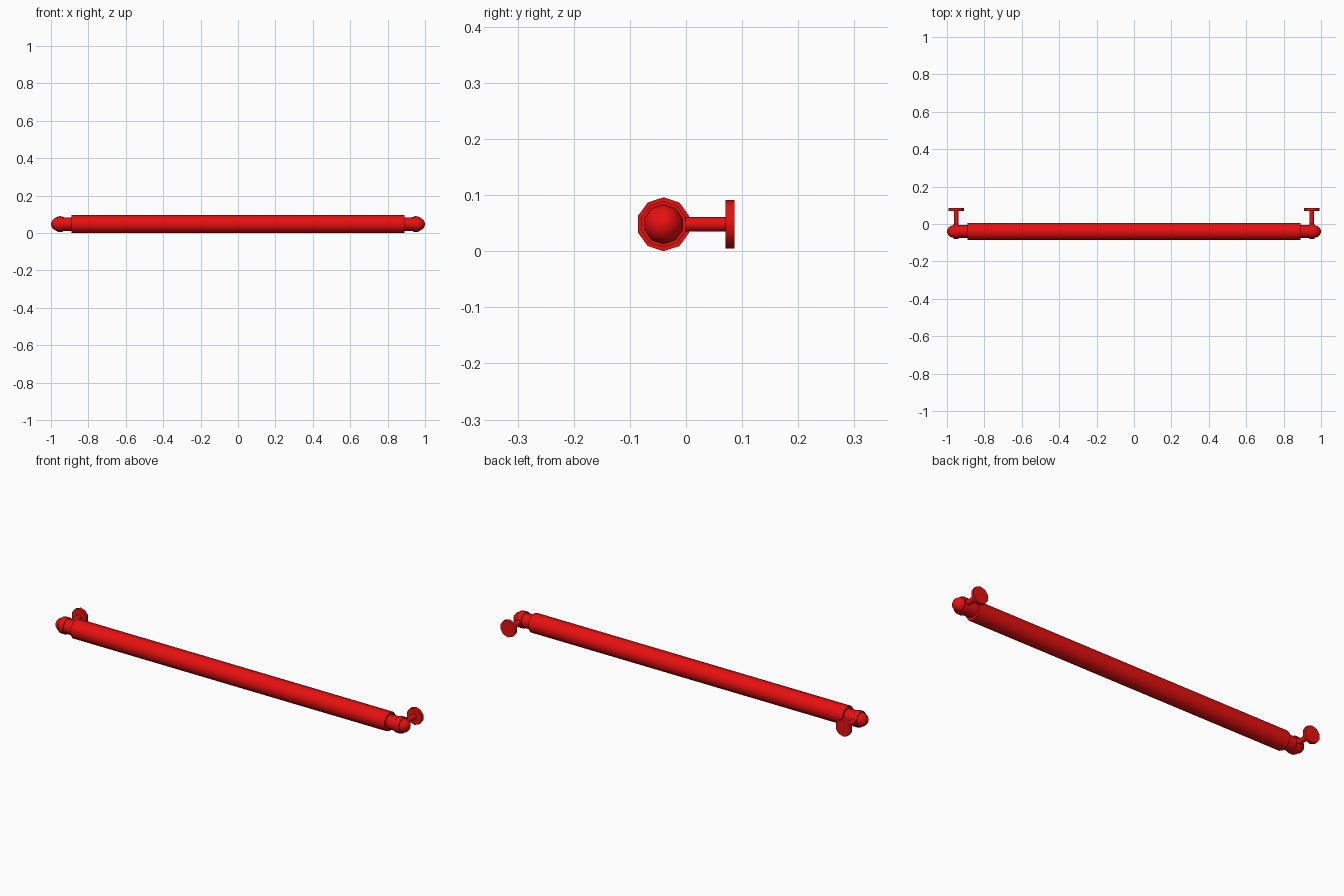
import bpy, bmesh, math
from mathutils import Vector

cube = bpy.data.objects.get("Cube")
if cube:
    bpy.data.objects.remove(cube, do_unlink=True)

red = bpy.data.materials.new("glossy_red")
red.use_nodes = True
colour = (0.8, 0.005, 0.005, 1)
red.diffuse_color = colour
red.node_tree.nodes["Principled BSDF"].inputs["Base Color"].default_value = colour

SIDES = 10
BAR_Y, BAR_Z = -0.04, 0.048
MOUNT_X = 0.95


def lathe(name, profile, axis, origin):
    """Revolve (position, radius) pairs about the x or y axis, with a corner at the top."""
    bm = bmesh.new()
    rings = []
    for pos, radius in profile:
        ring = []
        for i in range(SIDES):
            a = math.tau * i / SIDES
            side, up = radius * math.sin(a), radius * math.cos(a)
            co = (pos, side, up) if axis == "x" else (side, pos, up)
            ring.append(bm.verts.new(Vector(co) + Vector(origin)))
        rings.append(ring)
    for a, b in zip(rings, rings[1:]):
        for i in range(SIDES):
            j = (i + 1) % SIDES
            bm.faces.new((a[i], a[j], b[j], b[i]))
    bm.faces.new(rings[0])
    bm.faces.new(rings[-1])
    bmesh.ops.recalc_face_normals(bm, faces=bm.faces[:])
    mesh = bpy.data.meshes.new(name)
    bm.to_mesh(mesh)
    bm.free()
    mesh.materials.append(red)
    obj = bpy.data.objects.new(name, mesh)
    bpy.context.collection.objects.link(obj)
    bpy.ops.object.select_all(action="DESELECT")
    obj.select_set(True)
    bpy.context.view_layer.objects.active = obj
    bpy.ops.object.shade_smooth_by_angle(angle=math.radians(40))
    return obj


# Long main bar
lathe("main_bar", [(-0.89, 0.048), (0.89, 0.048)], "x", (0, BAR_Y, BAR_Z))

for side, s in (("left", 1), ("right", -1)):
    # Neck, collar and rounded cap on the bar's end
    centre = (0, BAR_Y, BAR_Z)
    lathe(side + "_neck", [(s * 0.88, 0.036), (s * 0.945, 0.036)], "x", centre)
    lathe(side + "_collar", [(s * 0.937, 0.041), (s * 0.965, 0.041)], "x", centre)
    dome = [(s * (0.96 + 0.04 * math.sin(t)), 0.036 * math.cos(t))
            for t in (math.radians(d) for d in (0, 18, 36, 54, 72, 89))]
    lathe(side + "_end_cap", dome, "x", centre)
    # Wall arm and round mounting plate behind it
    mount = (s * MOUNT_X, 0, BAR_Z)
    lathe(side + "_arm", [(BAR_Y, 0.013), (0.075, 0.013)], "y", mount)
    lathe(side + "_wall_plate", [(0.07, 0.043), (0.086, 0.043)], "y", mount)
